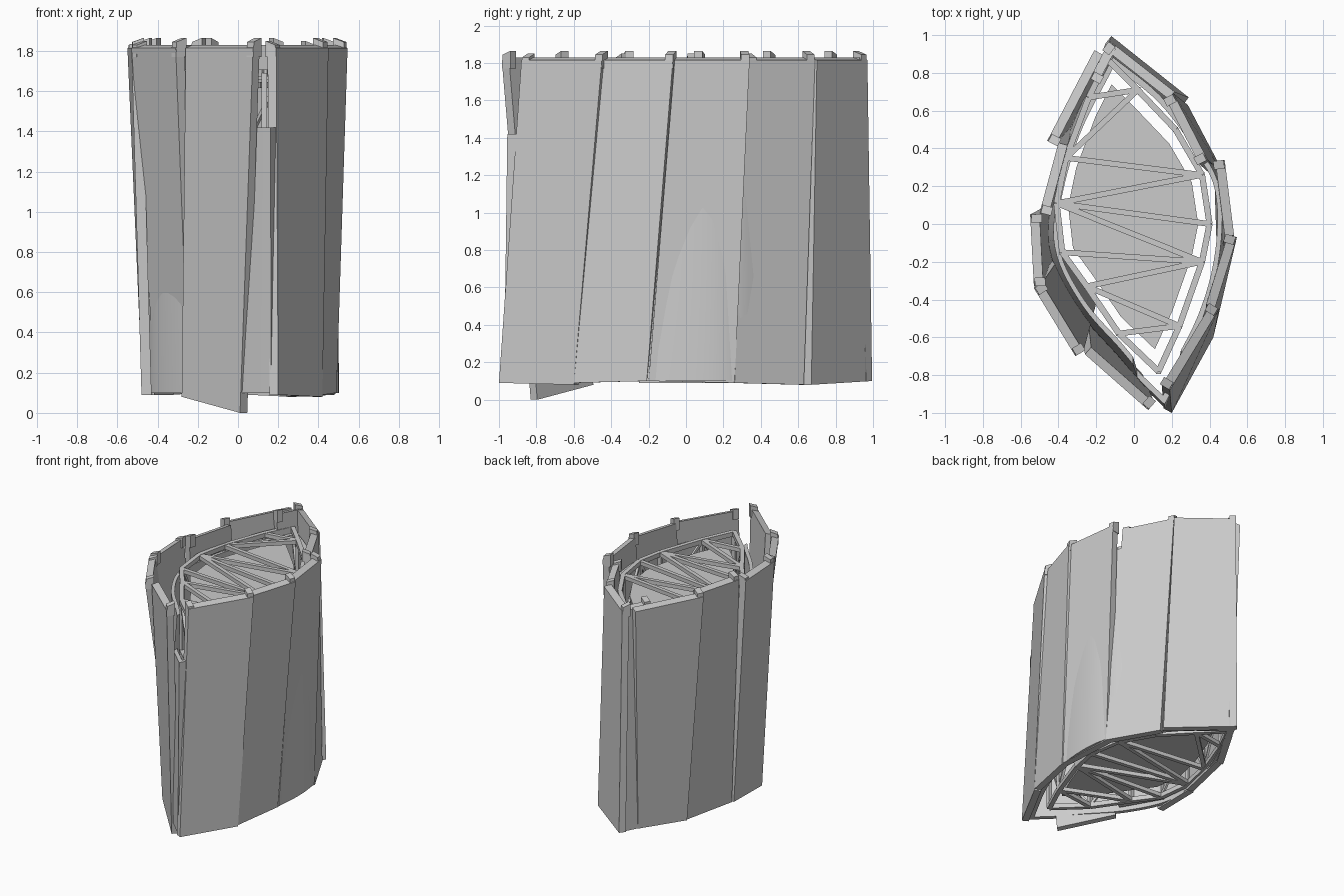
import bpy, bmesh
from mathutils import Vector as V

if "Cube" in bpy.data.objects:
    bpy.data.objects.remove(bpy.data.objects["Cube"])


def make(name, bm):
    bmesh.ops.recalc_face_normals(bm, faces=bm.faces)
    me = bpy.data.meshes.new(name)
    bm.to_mesh(me)
    bm.free()
    ob = bpy.data.objects.new(name, me)
    bpy.context.collection.objects.link(ob)
    return ob


def hexa(bm, lo, hi):
    """Solid from a lower and an upper loop of points."""
    n = len(lo)
    a = [bm.verts.new(p) for p in lo]
    b = [bm.verts.new(p) for p in hi]
    bm.faces.new(a[::-1])
    bm.faces.new(b)
    for i in range(n):
        j = (i + 1) % n
        bm.faces.new((a[i], a[j], b[j], b[i]))


def beam(bm, p, q, w=0.03, h=0.03):
    p, q = V(p), V(q)
    d = (q - p).normalized()
    up = V((0, 0, 1)) if abs(d.z) < 0.95 else V((1, 0, 0))
    s = d.cross(up).normalized() * w / 2
    u = s.normalized().cross(d) * h / 2
    hexa(bm, [p - s - u, p + s - u, p + s + u, p - s + u],
         [q - s - u, q + s - u, q + s + u, q - s + u])


def spline(pts, steps=6):
    """Smooth curve through the given plan points."""
    p = [V(c) for c in pts]
    p = [2 * p[0] - p[1]] + p + [2 * p[-1] - p[-2]]
    out = []
    for i in range(1, len(p) - 2):
        for k in range(steps):
            t = k / steps
            a, b, c, d = p[i - 1:i + 3]
            out.append(0.5 * (2 * b + (c - a) * t + (2 * a - 5 * b + 4 * c - d) * t * t
                              + (3 * b - a - 3 * c + d) * t ** 3))
    return out


def footprint(a, b, t0, t1, o0, o1, z):
    """Plan rectangle along a-b: span in metres from the ends, outward offsets."""
    a, b = V(a), V(b)
    d = (b - a).normalized()
    n = V((d.y, -d.x))
    p, q = a + d * t0, b + d * t1
    return [(c + n * o).to_3d() + V((0, 0, zz)) for c, o, zz in
            ((p, o0, z[0]), (p, o1, z[1]), (q, o1, z[2]), (q, o0, z[3]))]


# Facade panels, counter-clockwise: name, top start/end, bottom start/end, bottom heights
PANELS = [
    ("front_right", (.19, -.88), (.45, -.45), (.2, -1.0), (.42, -.6), .09, .08),
    ("right_front", (.43, -.44), (.545, -.07), (.42, -.6), (.49, -.21), .09, .1),
    ("right_middle", (.53, -.06), (.48, .34), (.49, -.2), (.475, .26), .1, .09),
    ("right_back", (.39, .34), (.21, .69), (.48, .26), (.285, .63), .09, .08),
    ("back_right", (.215, .7), (-.13, .97), (.29, .67), (-.12, .995), .08, .1),
    ("back_corner", (-.14, .95), (-.235, .77), (-.12, .985), (-.19, .85), .1, .1),
    ("back_left", (-.21, .92), (-.46, .44), (-.19, .86), (-.38, .53), .1, .09),
    ("left_back", (-.40, .43), (-.5, .06), (-.37, .53), (-.465, .1), .09, .09),
    ("left_middle", (-.55, .05), (-.53, -.33), (-.475, .09), (-.48, -.25), .09, .09),
    ("left_front", (-.53, -.34), (-.31, -.7), (-.41, -.16), (-.245, -.45), .12, .12),
    ("front_left", (-.26, -.69), (.075, -.985), (-.28, -.53), (0.01, -.83), .08, .0),
]
for i, (name, ta, tb, ba, bb, za, zb) in enumerate(PANELS):
    bm = bmesh.new()
    # slab with chamfered outer top edge
    hexa(bm, footprint(ba, bb, 0, 0, -.05, 0, (za, za, zb, zb)),
         footprint(ta, tb, 0, 0, -.05, 0, (1.83, 1.815, 1.815, 1.83)))

    # end clips standing on the top edge
    def clip(end, h):
        w = .045
        ln = (V(tb) - V(ta)).length
        s = (ln - w, 0) if end else (0, w - ln)
        hexa(bm, footprint(ta, tb, *s, -.062, -.002, (1.77, 1.77, 1.77, 1.77)),
             footprint(ta, tb, *s, -.062, -.006, (h, h - .02, h - .02, h)))
    clip(True, 1.865)
    if i in (0, 3, 8, 9):
        clip(False, 1.85)
    make(name + "_panel", bm)

# Curved inner skin: bulges low on the right, lower top at the front tip
right = [(.165, -.975), (.385, -.55), (.488, -.17), (.488, .2), (.36, .45), (.15, .73), (-.12, .95)]
left = [(-.12, .95), (-.33, .53), (-.445, .1), (-.44, -.18), (-.29, -.47), (-.08, -.71), (.06, -.88)]
curve = spline(right) + spline(left)
bm = bmesh.new()
rings = []
for scale, level in ((1, 0), (.99, 1), (.93, 2), (.88, 2), (.93, 1), (.94, 0)):
    ring = []
    for p in curve:
        front = p.y < -.8
        z = (.1, .66, 1.42 if front else 1.66)[level]
        s = scale + (.05 if front and level == 2 else 0)
        ring.append(bm.verts.new((p.x * s, p.y * s, z)))
    rings.append(ring)
n = len(curve)
for r in range(len(rings)):
    a, b = rings[r], rings[(r + 1) % len(rings)]
    for i in range(n):
        j = (i + 1) % n
        bm.faces.new((a[i], a[j], b[j], b[i]))
skin = make("inner_skin", bm)
bpy.context.view_layer.objects.active = skin
skin.select_set(True)
bpy.ops.object.shade_smooth_by_angle(angle=0.5)

# Floor frames: lens outline plus zigzag cross beams
R = [(.24, -.54), (.36, -.2), (.4, 0), (.36, .26), (.22, .5), (.02, .71)]
L = [(-.08, -.58), (-.25, -.33), (-.38, -.15), (-.41, .11), (-.36, .35), (-.24, .67)]
outline = [(.13, -.78)] + R + [(-.14, .87)] + L[::-1]
LEVELS = [.13, .52, .91, 1.30, 1.69]
zig = [L[0], R[0], L[1], R[1], L[2], R[1], L[3], R[2], L[3], R[3], L[4], R[5], L[5]]


def at(p, z):
    return (p[0], p[1], z)


for k, z in enumerate(LEVELS):
    bm = bmesh.new()
    for i, p in enumerate(outline):
        beam(bm, at(p, z), at(outline[(i + 1) % len(outline)], z), .032, .035)
    for p, q in zip(zig, zig[1:]):
        beam(bm, at(p, z), at(q, z), .03, .03)
    beam(bm, at(L[4], z), at(R[3], z), .03, .03)
    make("floor_frame_%d" % (k + 1), bm)

    # floor slab within the frame
    bm = bmesh.new()
    zs = z + .06 if k == 0 else z - .06
    pts = [(p[0] * .85, p[1] * .85) for p in outline]
    hexa(bm, [at(p, zs - .015) for p in pts], [at(p, zs + .015) for p in pts])
    make("floor_slab_%d" % (k + 1), bm)

# Posts and diagonals linking the floor frames
bm = bmesh.new()
for i, p in enumerate(outline):
    q = outline[(i + 1) % len(outline)]
    beam(bm, at(p, LEVELS[0]), at(p, LEVELS[-1]), .028, .028)
    for k in range(4):
        a, b = (p, q) if (i + k) % 2 else (q, p)
        beam(bm, at(a, LEVELS[k]), at(b, LEVELS[k + 1]), .018, .018)
make("posts_and_braces", bm)
